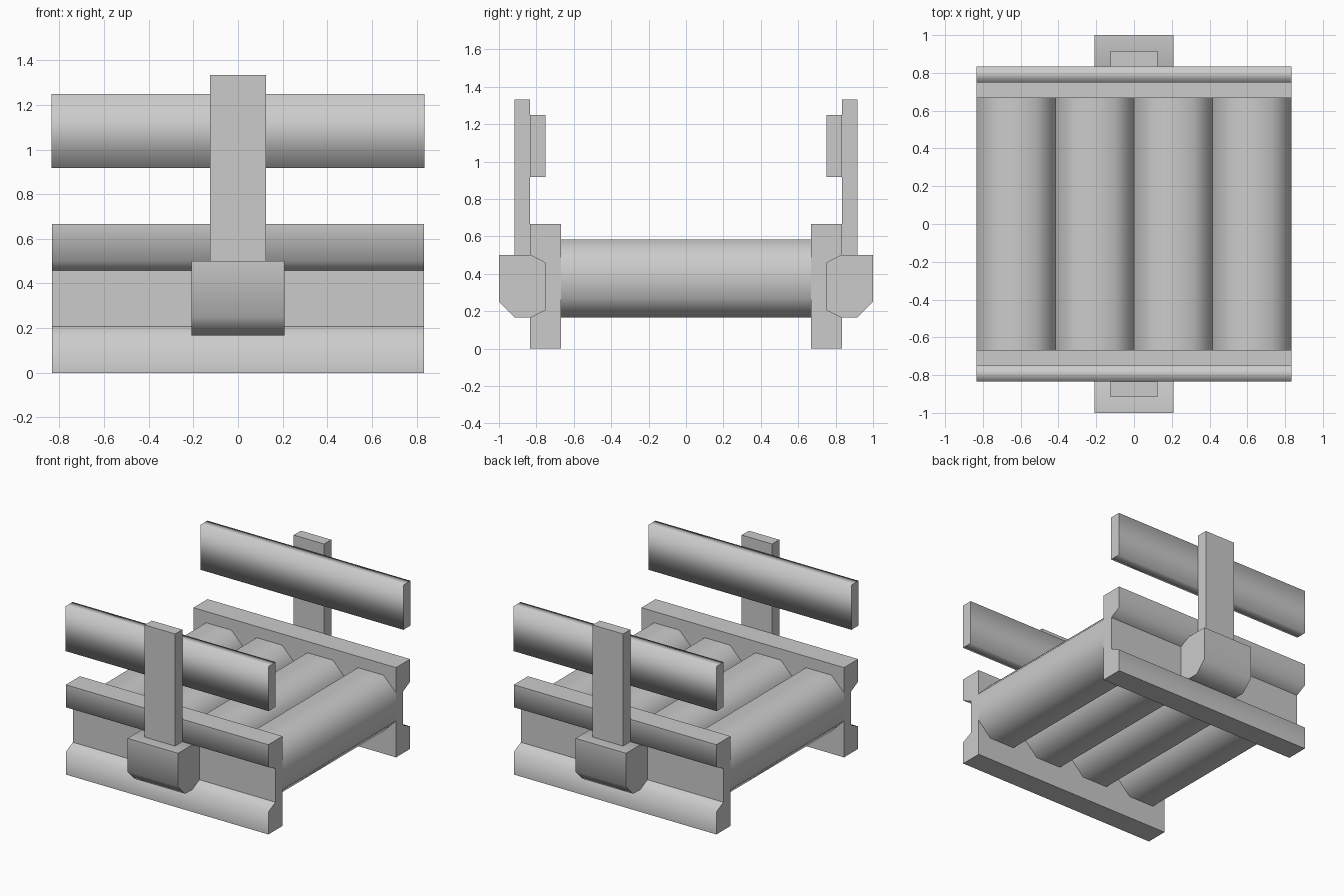
import bpy, bmesh
from math import radians

if "Cube" in bpy.data.objects:
    bpy.data.objects.remove(bpy.data.objects["Cube"])


def prism(name, profile, start, end, axis="X", smooth=70, mirror=True):
    """Extrude a (horizontal, z) profile along X or Y; end caps stay sharp."""
    bm = bmesh.new()

    def ring(t):
        return [bm.verts.new((t, h, z) if axis == "X" else (h, t, z)) for h, z in profile]

    a, b = ring(start), ring(end)
    caps = [bm.faces.new(a), bm.faces.new(b)]
    n = len(profile)
    for i in range(n):
        j = (i + 1) % n
        bm.faces.new((a[i], a[j], b[j], b[i]))
    bmesh.ops.recalc_face_normals(bm, faces=bm.faces)
    for f in bm.faces:
        f.smooth = f not in caps
    for e in bm.edges:
        angle = e.calc_face_angle_signed()
        on_cap = any(f in caps for f in e.link_faces)
        # only soft convex edges blend; concave and steep ones are crisp
        e.smooth = not on_cap and 0 <= angle <= radians(smooth)
    me = bpy.data.meshes.new(name)
    bm.to_mesh(me)
    bm.free()
    ob = bpy.data.objects.new(name, me)
    bpy.context.collection.objects.link(ob)
    if mirror:
        mod = ob.modifiers.new("Mirror", "MIRROR")
        mod.use_axis = (False, True, False)
        mod.use_mirror_merge = False
    return ob


def box(y0, y1, z0, z1):
    return [(y0, z0), (y1, z0), (y1, z1), (y0, z1)]


# Channel-shaped side beams with the groove facing outward
prism("side_beam",
      [(-0.667, 0), (-0.667, 0.667), (-0.833, 0.667), (-0.833, 0.5),
       (-0.75, 0.458), (-0.75, 0.208), (-0.833, 0.167), (-0.833, 0)],
      -0.833, 0.833)

# Brackets seated in the beam grooves
prism("post_bracket",
      [(-1, 0.5), (-0.833, 0.5), (-0.75, 0.458), (-0.75, 0.208),
       (-0.833, 0.167), (-0.917, 0.167), (-1, 0.25)],
      -0.208, 0.208)

# Upright posts
prism("rail_post", box(-0.917, -0.833, 0.5, 1.333), -0.125, 0.125, smooth=0)

# Guard rails, softly shaded around their length
prism("guard_rail", box(-0.833, -0.75, 0.917, 1.25), -0.835, 0.835, smooth=95)

# Four eight-sided rollers between the beams
r, c, zc = 0.2083, 0.104, 0.375
octagon = [(-c, -r), (c, -r), (r, -c), (r, c), (c, r), (-c, r), (-r, c), (-r, -c)]
for i in range(4):
    xc = (i - 1.5) * 2 * r
    prism(f"roller_{i + 1}", [(xc + x, zc + z) for x, z in octagon],
          -0.667, 0.667, axis="Y", mirror=False)
